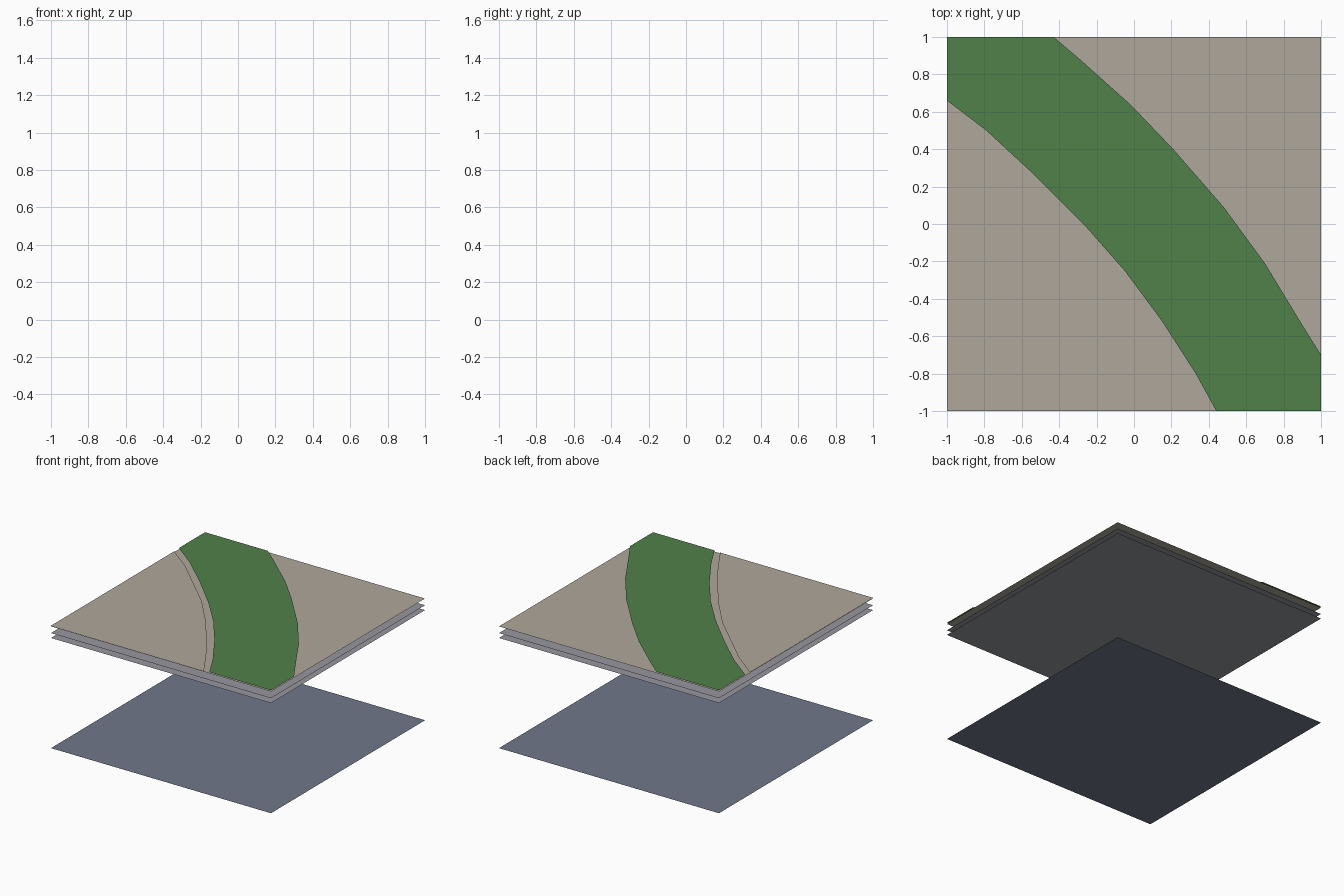
import bpy

if "Cube" in bpy.data.objects:
    bpy.data.objects.remove(bpy.data.objects["Cube"])


def material(name, rgb):
    """Flat colour from sRGB 0-255 values."""
    lin = [((c / 255 + 0.055) / 1.055) ** 2.4 for c in rgb]
    m = bpy.data.materials.new(name)
    m.diffuse_color = (*lin, 1)
    m.use_nodes = True
    m.node_tree.nodes["Principled BSDF"].inputs["Base Color"].default_value = m.diffuse_color
    return m


TAN = material("tan paving", (175, 167, 156))
GREEN = material("grass green", (81, 129, 74))
GREY = material("concrete grey", (150, 151, 158))
SLATE = material("slate blue", (112, 120, 137))


def sheet(name, outline, z, mat):
    """Single flat sheet facing up; outline runs counter-clockwise."""
    mesh = bpy.data.meshes.new(name)
    mesh.from_pydata([(x, y, z) for x, y in outline], [], [range(len(outline))])
    mesh.materials.append(mat)
    obj = bpy.data.objects.new(name, mesh)
    bpy.context.collection.objects.link(obj)
    return obj


SQUARE = [(-1, -1), (1, -1), (1, 1), (-1, 1)]

# Curves running from upper left to lower right
inner = [(-1, .66), (-.79, .50), (-.53, .26), (-.27, 0), (-.05, -.25),
         (.15, -.52), (.33, -.80), (.44, -1)]
outer = [(-.43, 1), (-.30, .89), (-.02, .64), (.21, .40), (.48, .09),
         (.70, -.21), (.90, -.54), (1, -.70)]
kerb = [(-1, .60), (-.79, .44), (-.57, .23), (-.33, 0), (-.12, -.25),
        (.08, -.52), (.25, -.77), (.39, -1)]

# Full square layers, bottom to top
sheet("base_layer", SQUARE, 0.0, SLATE)
sheet("lower_slab", SQUARE, 0.905, GREY)
sheet("upper_slab", SQUARE, 0.945, GREY)
sheet("paving_layer", SQUARE, 1.0, TAN)

# Raised paving inside the bend
sheet("inner_paving", [(-1, -1)] + kerb[::-1], 1.006, TAN)

# Curved grass band
sheet("grass_band", inner + [(1, -1)] + outer[::-1] + [(-1, 1)], 1.01, GREEN)
